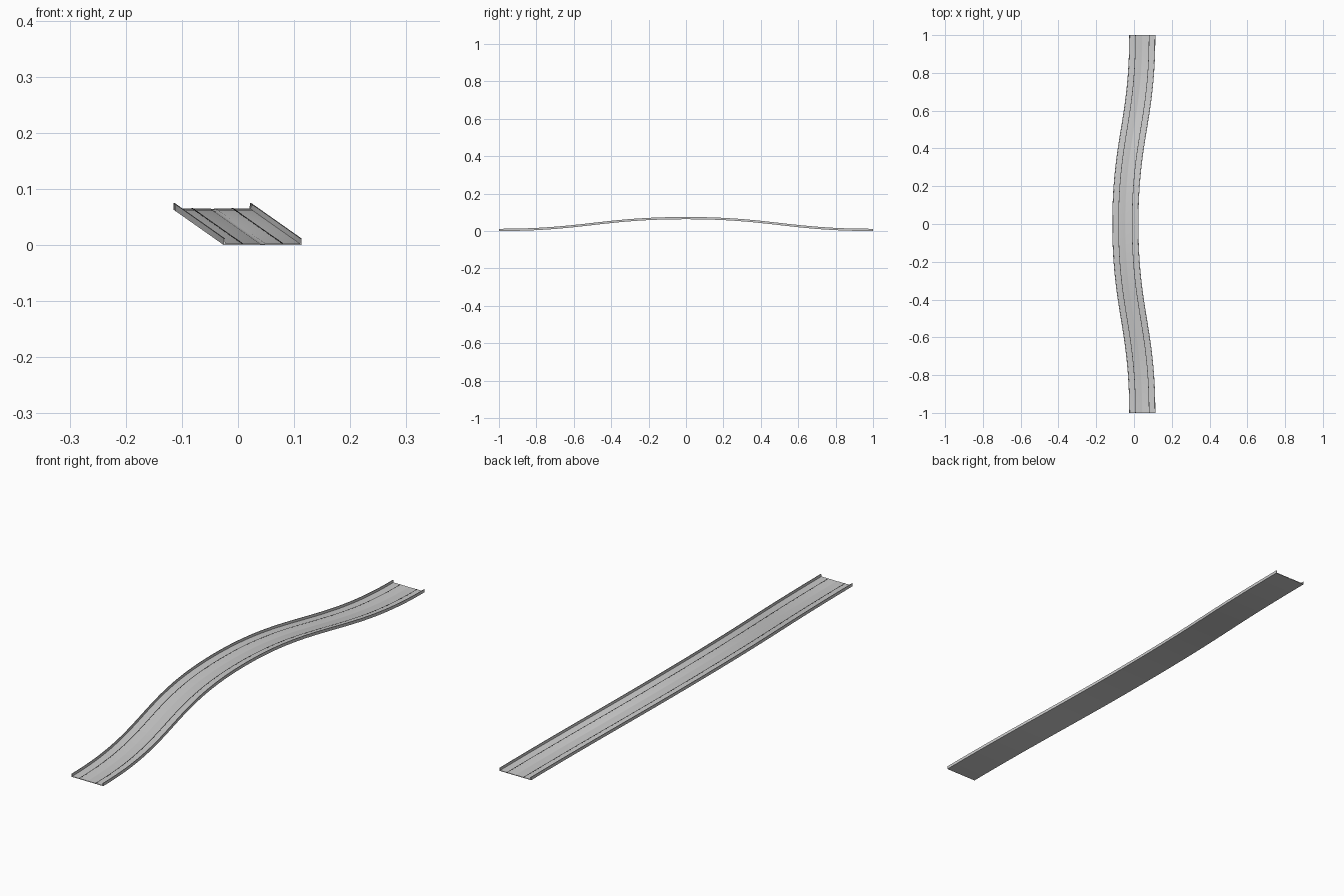
import bpy, bmesh, math

if "Cube" in bpy.data.objects:
    bpy.data.objects.remove(bpy.data.objects["Cube"])

STEPS = 64
RISE, SWAY, HALF = 0.063, 0.0895, 0.0692


def centre_line():
    # two mirrored S-curves: ends low and right, middle high and left
    pts = []
    for i in range(STEPS + 1):
        t = i / STEPS
        u = 2 * t if t <= 0.5 else 2 - 2 * t
        d = 3 * u * (1 - u) ** 2 * 0.45 + 3 * u * u * (1 - u) * 0.55 + u ** 3
        f = u * u * (3 - 2 * u)
        y = -1 + d if t <= 0.5 else 1 - d
        pts.append((0.0438 - SWAY * f, y, RISE * f))
    return pts


def sweep(name, profile):
    # carry a closed upright section along the centre line
    bm = bmesh.new()
    rings = [[bm.verts.new((x + a, y, z + b)) for a, b in profile]
             for x, y, z in centre_line()]
    n = len(profile)
    for r, s in zip(rings, rings[1:]):
        for k in range(n):
            bm.faces.new((r[k], r[(k + 1) % n], s[(k + 1) % n], s[k]))
    bm.faces.new(rings[0])
    bm.faces.new(rings[-1])
    bmesh.ops.recalc_face_normals(bm, faces=bm.faces)
    me = bpy.data.meshes.new(name)
    bm.to_mesh(me)
    bm.free()
    ob = bpy.data.objects.new(name, me)
    bpy.context.collection.objects.link(ob)
    bpy.ops.object.select_all(action='DESELECT')
    ob.select_set(True)
    bpy.context.view_layer.objects.active = ob
    bpy.ops.object.shade_smooth_by_angle(angle=math.radians(30))
    return ob


# road deck with a shallow centre groove and thin side kerbs
H, T = HALF, 0.0025
right = [(H, 0), (H, 0.012), (H - 0.002, 0.012), (H - 0.003, T), (0.005, T), (0.002, T - 0.001)]
sweep("road_deck", right + [(-a, b) for a, b in reversed(right)])

# dark lane lines
mat = bpy.data.materials.new("lane_dark")
mat.diffuse_color = (0.04, 0.04, 0.04, 1)
mat.use_nodes = True
mat.node_tree.nodes["Principled BSDF"].inputs["Base Color"].default_value = mat.diffuse_color
for side, name in ((-1, "left_lane_line"), (1, "right_lane_line")):
    c = side * 0.036
    line = sweep(name, [(c - 0.0015, 0.001), (c + 0.0015, 0.001),
                        (c + 0.0015, T + 0.0002), (c - 0.0015, T + 0.0002)])
    line.data.materials.append(mat)
